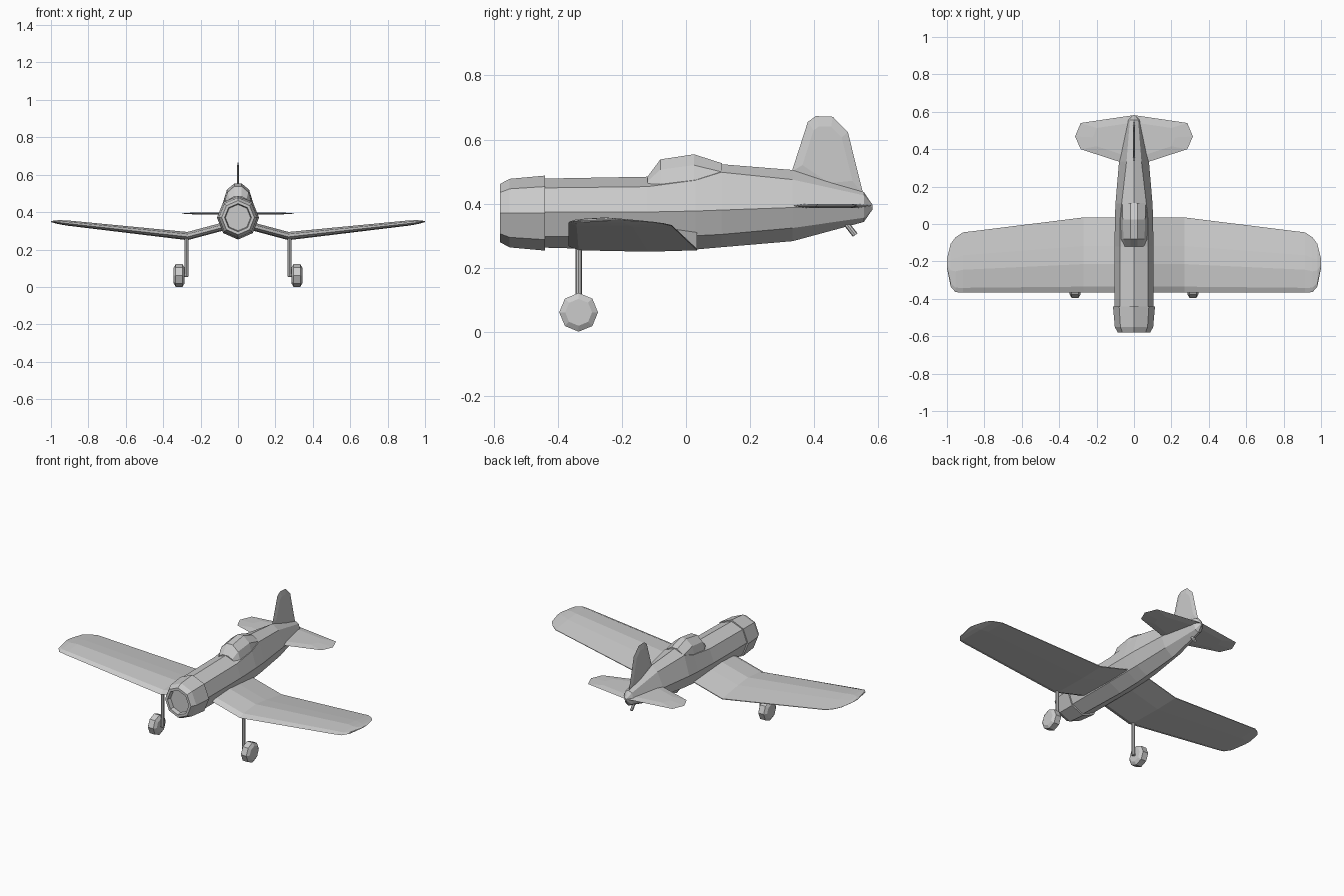
import bpy, bmesh
from math import sin, cos, pi
from mathutils import Vector

if "Cube" in bpy.data.objects:
    bpy.data.objects.remove(bpy.data.objects["Cube"])


def loft(name, rings):
    """Skin a list of equal-length closed rings and cap both ends."""
    bm = bmesh.new()
    vs = [[bm.verts.new(p) for p in r] for r in rings]
    n = len(rings[0])
    for a, b in zip(vs, vs[1:]):
        for i in range(n):
            j = (i + 1) % n
            bm.faces.new((a[i], a[j], b[j], b[i]))
    bm.faces.new(vs[0])
    bm.faces.new(vs[-1])
    bmesh.ops.recalc_face_normals(bm, faces=bm.faces)
    me = bpy.data.meshes.new(name)
    bm.to_mesh(me)
    bm.free()
    ob = bpy.data.objects.new(name, me)
    bpy.context.collection.objects.link(ob)
    return ob


def tube(name, a, b, r, n=8):
    """Straight rod between two points."""
    a, b = Vector(a), Vector(b)
    q = (b - a).to_track_quat('Z', 'Y')
    circle = [q @ Vector((r * cos(2 * pi * i / n), r * sin(2 * pi * i / n), 0)) for i in range(n)]
    return loft(name, [[p + c for c in circle] for p in (a, b)])


def plate(name, outline, place, t):
    """Thin lens-shaped surface: sharp rim, thicker middle."""
    cx = sum(p[0] for p in outline) / len(outline)
    cy = sum(p[1] for p in outline) / len(outline)
    inset = [(cx + (u - cx) * .7, cy + (v - cy) * .7) for u, v in outline]
    return loft(name, [[place(u, v, w) for u, v in pts] for pts, w in
                       ((inset, -t), (outline, 0), (inset, t))])


# Fuselage: eight-sided sections (y, top z, shoulder, side, lower, bottom z)
body = [
    (-.45, .478, (.075, .449), (.104, .374), (.075, .297), .263),
    (-.12, .484, (.076, .453), (.104, .374), (.076, .297), .254),
    (.03, .500, (.074, .473), (.102, .377), (.074, .300), .257),
    (.11, .523, (.066, .498), (.099, .380), (.070, .304), .264),
    (.333, .505, (.040, .475), (.080, .388), (.054, .324), .283),
    (.555, .436, (.022, .426), (.032, .391), (.022, .356), .343),
    (.582, .396, (.004, .394), (.006, .389), (.004, .384), .382),
]
loft("fuselage", [
    [(0, y, t)] + [(x, y, z) for x, z in (s, m, l)] + [(0, y, b)]
    + [(-x, y, z) for x, z in (l, m, s)]
    for y, t, s, m, l, b in body])

# Engine cowl with shallow recessed mouth
cowl = [(-.44, .09), (-.44, .117), (-.55, .107), (-.58, .091), (-.58, .075), (-.555, .07)]
loft("engine_cowl", [
    [(.96 * r * sin(i * pi / 4), y, .3705 + r * cos(i * pi / 4)) for i in range(8)]
    for y, r in cowl])

# Canopy: (y, base, roof edge, roof top) half widths and heights
canopy = [
    (-.12, (.055, .455), (.045, .470), (.020, .484)),
    (-.08, (.072, .455), (.056, .506), (.020, .538)),
    (.025, (.074, .465), (.060, .520), (.018, .554)),
    (.112, (.070, .470), (.062, .499), (.020, .526)),
]
loft("canopy", [[(x, y, z) for x, z in p] + [(-x, y, z) for x, z in p[::-1]]
                for y, *p in canopy])

# Cranked wing: sections (x, leading y, trailing y, underside z, thickness)
airfoil = [(0, .4), (.08, .75), (.38, 1), (.62, .75), (1, .2), (1, .1), (.62, 0), (.08, .1)]
half = [
    (.27, -.367, .035, .250, .044),
    (.915, -.367, -.045, .328, .028),
    (.955, -.364, -.072, .335, .022),
    (.98, -.335, -.105, .341, .015),
    (1.0, -.235, -.185, .347, .004),
]
stations = [(-s[0],) + s[1:] for s in half[::-1]] + [(0, -.367, .035, .322, .044)] + half
loft("wing", [[(x, a + (b - a) * u, z + t * v) for u, v in airfoil]
              for x, a, b, z, t in stations])

# Tail surfaces
side = [(.085, .335), (.285, .40), (.315, .468), (.285, .54)]
tail = side + [(0, .582)] + [(-x, y) for x, y in side[::-1]]
plate("tailplane", tail, lambda u, v, w: (u, v, .393 + w), .006)
fin = [(.33, .50), (.38, .655), (.405, .673), (.458, .671), (.505, .623), (.553, .43), (.45, .42)]
plate("tail_fin", fin, lambda u, v, w: (w, u, v), .006)

# Tail skid
tube("tail_skid", (0, .49, .35), (0, .528, .302), .009)

# Landing gear on both sides
tyre = [(-.029, .022), (-.029, .042), (-.018, .0605), (.018, .0605), (.029, .042), (.029, .022)]
for s, label in ((-1, "left"), (1, "right")):
    tube(label + "_gear_leg", (s * .275, -.335, .055), (s * .275, -.335, .275), .010)
    tube(label + "_axle", (s * .268, -.335, .061), (s * .32, -.335, .061), .008)
    loft(label + "_wheel", [
        [(s * .315 + dx, -.335 + r * cos(i * pi / 4), .061 + r * sin(i * pi / 4)) for i in range(8)]
        for dx, r in tyre])
